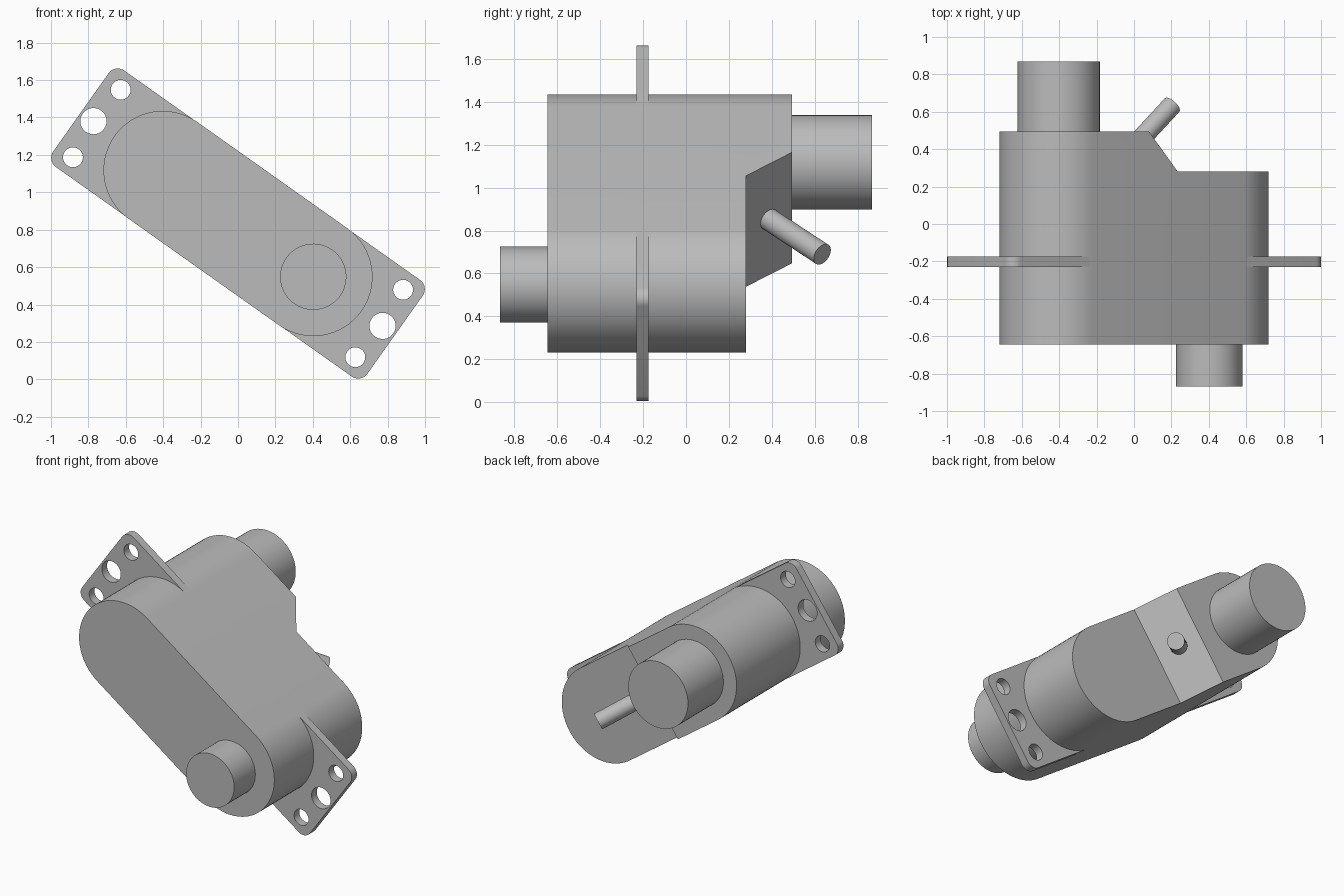
import bpy, bmesh, math
from mathutils import Matrix, Vector

if "Cube" in bpy.data.objects:
    bpy.data.objects.remove(bpy.data.objects["Cube"], do_unlink=True)

# Tilted frame: x runs along the housing, z across it, y is depth
TILT = Matrix.Translation((0, 0, 0.833)) @ Matrix.Rotation(math.radians(35.3), 4, 'Y')
HALF, RADIUS = 0.493, 0.317
FRONT, BACK, STEP = -0.645, 0.495, 0.28

grey = bpy.data.materials.new("plain_grey")
grey.use_nodes = True
COLOUR = (0.5, 0.5, 0.5, 1)
grey.diffuse_color = COLOUR
grey.node_tree.nodes["Principled BSDF"].inputs["Base Color"].default_value = COLOUR


def finish(name, bm):
    bmesh.ops.recalc_face_normals(bm, faces=bm.faces)
    mesh = bpy.data.meshes.new(name)
    bm.to_mesh(mesh)
    bm.free()
    mesh.materials.append(grey)
    obj = bpy.data.objects.new(name, mesh)
    bpy.context.collection.objects.link(obj)
    obj.matrix_world = TILT
    return obj


def prism(bm, outline, depth):
    face = bm.faces.new([bm.verts.new(p) for p in outline])
    top = bmesh.ops.extrude_face_region(bm, geom=[face])["geom"]
    moved = [v for v in top if isinstance(v, bmesh.types.BMVert)]
    bmesh.ops.translate(bm, verts=moved, vec=depth)


def rounded_outline(cx, cz, r, y, steps):
    """Rounded rectangle; cx and cz locate the corner arc centres."""
    points = []
    for i, (sx, sz) in enumerate([(1, 1), (-1, 1), (-1, -1), (1, -1)]):
        for k in range(steps + 1):
            if cz == 0 and k == steps and i % 2 == 0:
                continue  # the two quarter arcs share this point
            a = (i + k / steps) * math.pi / 2
            points.append((sx * cx + r * math.cos(a), y, sz * cz + r * math.sin(a)))
    return points


def add_rod(bm, start, end, r, sides=64):
    start, end = Vector(start), Vector(end)
    axis = end - start
    turn = axis.to_track_quat('Z', 'Y').to_matrix().to_4x4()
    bmesh.ops.create_cone(bm, cap_ends=True, segments=sides, radius1=r, radius2=r,
                          depth=axis.length,
                          matrix=Matrix.Translation((start + end) / 2) @ turn)


def rod(name, start, end, r):
    bm = bmesh.new()
    add_rod(bm, start, end, r)
    return finish(name, bm)


def cut(obj, cutter):
    cutter.hide_render = True
    mod = obj.modifiers.new("cut", 'BOOLEAN')
    mod.operation, mod.solver, mod.object = 'DIFFERENCE', 'EXACT', cutter
    bpy.context.view_layer.update()
    graph = bpy.context.evaluated_depsgraph_get()
    mesh = bpy.data.meshes.new_from_object(obj.evaluated_get(graph))
    obj.modifiers.clear()
    obj.data = mesh
    bpy.data.objects.remove(cutter, do_unlink=True)


# Housing: pill-shaped block, with a sloped step cut out of the back
bm = bmesh.new()
outline = []
for side in (1, -1):
    for k in range(33):
        a = -math.pi / 2 + math.pi * k / 32
        outline.append((side * (HALF + RADIUS * math.cos(a)), FRONT,
                        side * RADIUS * math.sin(a)))
prism(bm, outline, (0, BACK - FRONT, 0))
housing = finish("housing", bm)

SLOPE_TOP, SLOPE_FOOT = Vector((-0.127, BACK)), Vector((0.0625, STEP))
beyond = SLOPE_TOP + (SLOPE_TOP - SLOPE_FOOT)
bm = bmesh.new()
prism(bm, [(x, y, -1) for x, y in
           (beyond, SLOPE_FOOT, (1.5, STEP), (1.5, beyond.y))], (0, 0, 2))
cut(housing, finish("step_cutter", bm))

# Mounting plate: rounded rectangle with three holes at each end
bm = bmesh.new()
prism(bm, rounded_outline(0.969, 0.256, 0.06, -0.23, 10), (0, 0.055, 0))
plate = finish("mounting_plate", bm)
bm = bmesh.new()
for side in (1, -1):
    for x, z, r in ((0.925, 0.221, 0.053), (0.947, 0, 0.07), (0.925, -0.221, 0.053)):
        add_rod(bm, (side * x, -0.4, z), (side * x, 0, z), r, 48)
cut(plate, finish("hole_cutter", bm))

# Output boss in front, motor barrel behind
boss = rod("output_boss", (HALF, -0.868, 0), (HALF, FRONT + 0.02, 0), 0.177)
barrel = rod("motor_barrel", (-HALF, BACK - 0.02, 0), (-HALF, 0.868, 0), 0.22)

# Cable stub standing square on the sloped face
middle = (SLOPE_TOP + SLOPE_FOOT) / 2
slope = SLOPE_FOOT - SLOPE_TOP
normal = Vector((-slope.y, slope.x)).normalized()
root, tip = middle - normal * 0.03, middle + normal * 0.375
cable = rod("cable_stub", (root.x, root.y, 0), (tip.x, tip.y, 0), 0.053)

# Smooth the curved walls and keep the rims crisp
bpy.ops.object.select_all(action='DESELECT')
for obj in (housing, plate, boss, barrel, cable):
    obj.select_set(True)
bpy.context.view_layer.objects.active = housing
bpy.ops.object.shade_smooth_by_angle(angle=math.radians(30))
